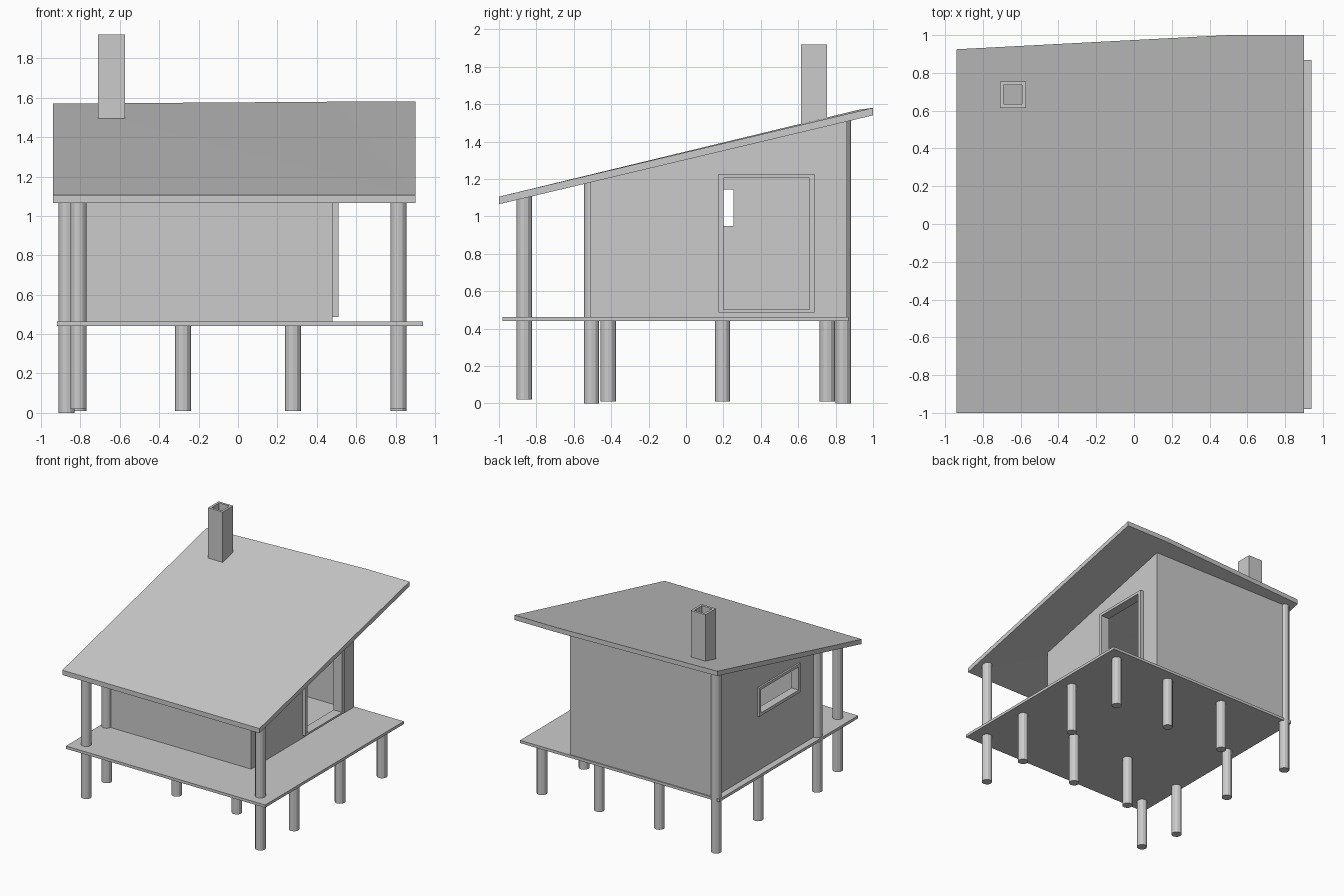
import bpy, bmesh
from mathutils import Vector

if "Cube" in bpy.data.objects:
    bpy.data.objects.remove(bpy.data.objects["Cube"])


def roof_under(y):
    """Height inside the roof slab at depth y."""
    return 1.08 + 0.24 * (y + 1)


def rect(a0, a1, b0, b1):
    return [(a0, b0), (a1, b0), (a1, b1), (a0, b1)]


def finish(name, bm):
    bmesh.ops.recalc_face_normals(bm, faces=bm.faces[:])
    me = bpy.data.meshes.new(name)
    bm.to_mesh(me)
    bm.free()
    ob = bpy.data.objects.new(name, me)
    bpy.context.collection.objects.link(ob)
    return ob


def prism(name, outline, axis, d0, d1, hole=None):
    """Extrude a 2D outline (with optional hole) along an axis."""
    place = {'x': lambda p, q, d: (d, p, q),
             'y': lambda p, q, d: (p, d, q),
             'z': lambda p, q, d: (p, q, d)}[axis]
    bm = bmesh.new()
    for loop in [outline] + ([hole] if hole else []):
        vs = [bm.verts.new(place(p, q, d0)) for p, q in loop]
        for i, v in enumerate(vs):
            bm.edges.new((v, vs[(i + 1) % len(vs)]))
    bmesh.ops.triangle_fill(bm, edges=bm.edges[:], use_beauty=True)
    res = bmesh.ops.extrude_face_region(bm, geom=bm.faces[:], use_keep_orig=True)
    vs = [g for g in res['geom'] if isinstance(g, bmesh.types.BMVert)]
    bmesh.ops.translate(bm, verts=vs, vec=Vector(place(0, 0, d1 - d0)))
    return finish(name, bm)


def post(name, x, y, z0, z1):
    bpy.ops.mesh.primitive_cylinder_add(vertices=12, radius=0.041, depth=z1 - z0,
                                        location=(x, y, (z0 + z1) / 2))
    bpy.context.object.name = name


# Raised floor deck
prism("floor_deck", rect(-0.92, 0.94, -0.98, 0.868), 'z', 0.44, 0.463)

# Short stilts under the deck
for x, y in [(-0.28, -0.415), (0.28, -0.415), (0.815, -0.415), (0.815, 0.195), (-0.81, 0.195),
             (-0.28, 0.755), (0.28, 0.755), (0.815, 0.755)]:
    post("stilt", x, y, 0.01, 0.45)

# Tall posts reaching the roof
for x, y, z in [(-0.81, -0.865, 0.02), (0.815, -0.865, 0.02), (-0.87, -0.505, 0), (-0.87, 0.84, 0)]:
    post("roof_post", x, y, z, roof_under(y))

# Walls, with door and window openings in the sides
Y0, Y1, Z0 = -0.51, 0.86, 0.46
side = [(Y0, Z0), (Y1, Z0), (Y1, roof_under(Y1)), (Y0, roof_under(Y0))]
door, window = rect(0.173, 0.688, 0.487, 1.227), rect(-0.27, 0.28, 0.923, 1.166)
prism("right_wall", side, 'x', 0.43, 0.48, door)
prism("left_wall", side, 'x', -0.865, -0.815, window)
prism("front_wall", rect(-0.815, 0.43, Z0, roof_under(Y0)), 'y', Y0, Y0 + 0.05)
prism("back_wall", rect(-0.815, 0.43, Z0, roof_under(Y1 - 0.05)), 'y', Y1 - 0.05, Y1)

# Door and window frames
prism("door_frame", door, 'x', 0.43, 0.51, rect(0.2, 0.66, 0.503, 1.204))
prism("window_frame", window, 'x', -0.88, -0.81, rect(-0.245, 0.255, 0.948, 1.143))

# Sloping roof slab with a skewed back edge
bm = bmesh.new()
outline = [(0.90, -1, 1.105), (0.90, 1, 1.58), (0.50, 1, 1.58), (-0.94, 0.925, 1.57), (-0.94, -1, 1.105)]
top = [bm.verts.new(p) for p in outline]
for i in range(1, 4):
    bm.faces.new((top[0], top[i], top[i + 1]))
res = bmesh.ops.extrude_face_region(bm, geom=bm.faces[:], use_keep_orig=True)
bmesh.ops.translate(bm, verts=[g for g in res['geom'] if isinstance(g, bmesh.types.BMVert)],
                    vec=(0, 0, -0.04))
finish("roof", bm)

# Hollow chimney
prism("chimney", rect(-0.71, -0.573, 0.615, 0.755), 'z', 1.48, 1.92,
      rect(-0.69, -0.593, 0.635, 0.735))
